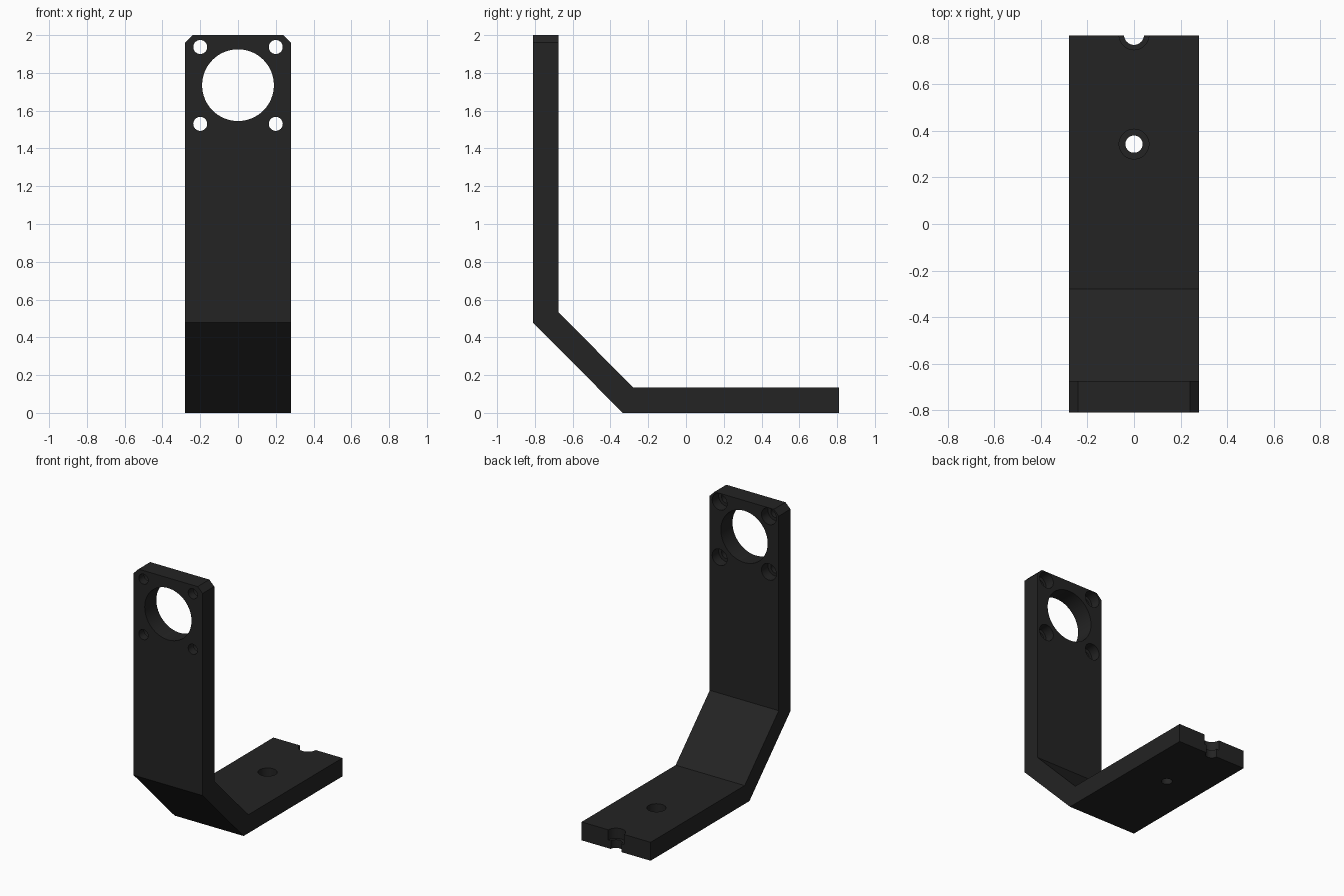
import bpy, bmesh, math
from mathutils import Matrix, Vector

if "Cube" in bpy.data.objects:
    bpy.data.objects.remove(bpy.data.objects["Cube"])

W = 0.28          # half width
T = 0.135         # plate thickness
YF, YB = -0.81, 0.81

black = bpy.data.materials.new("matte black")
black.diffuse_color = (0.017, 0.017, 0.017, 1)
black.use_nodes = True
black.node_tree.nodes["Principled BSDF"].inputs["Base Color"].default_value = black.diffuse_color


def prism(name, points, direction):
    """Extrude a closed outline along a direction."""
    bm = bmesh.new()
    face = bm.faces.new([bm.verts.new(p) for p in points])
    ext = bmesh.ops.extrude_face_region(bm, geom=[face])
    verts = [v for v in ext["geom"] if isinstance(v, bmesh.types.BMVert)]
    bmesh.ops.translate(bm, verts=verts, vec=Vector(direction))
    bmesh.ops.recalc_face_normals(bm, faces=bm.faces)
    mesh = bpy.data.meshes.new(name)
    bm.to_mesh(mesh)
    bm.free()
    obj = bpy.data.objects.new(name, mesh)
    bpy.context.collection.objects.link(obj)
    mesh.materials.append(black)
    return obj


# Bent bracket: side profile (y, z) extruded across the width
profile = [(YF, 0.478), (-0.335, 0), (YB, 0), (YB, T),
           (-0.28, T), (YF + T, 0.533), (YF + T, 2), (YF, 2)]
bracket = prism("bracket", [(-W, y, z) for y, z in profile], (2 * W, 0, 0))


def cut(cutter):
    mod = bracket.modifiers.new("cut", 'BOOLEAN')
    mod.operation = 'DIFFERENCE'
    mod.solver = 'EXACT'
    mod.object = cutter
    bpy.context.view_layer.objects.active = bracket
    bpy.ops.object.modifier_apply(modifier=mod.name)
    bpy.data.objects.remove(cutter)


def hole(center, radius, start, end, axis, sides=40):
    """Cut a round hole along y or z between two coordinates."""
    ring = [(radius * math.cos(2 * math.pi * i / sides),
             radius * math.sin(2 * math.pi * i / sides)) for i in range(sides)]
    a, b = center
    if axis == 'Y':
        pts = [(a + u, start, b + v) for u, v in ring]
        vec = (0, end - start, 0)
    else:
        pts = [(a + u, b + v, start) for u, v in ring]
        vec = (0, 0, end - start)
    cut(prism("hole_cutter", pts, vec))


# Clipped top corners
for s in (-1, 1):
    pts = [(s * (W + 0.04), -0.9, 1.92), (s * (W - 0.08), -0.9, 2.04),
           (s * (W + 0.04), -0.9, 2.04)]
    pts[1] = (s * (W - 0.08), -0.9, 2.04)
    cut(prism("corner_cutter", pts, (0, 0.4, 0)))

# Large opening and four counterbored screw holes in the upright plate
hole((0, 1.735), 0.19, -0.9, -0.6, 'Y', 64)
for x in (-0.2, 0.2):
    for z in (1.53, 1.937):
        hole((x, z), 0.037, -0.9, -0.6, 'Y')
        hole((x, z), 0.06, YF + T - 0.075, -0.6, 'Y')

# Counterbored hole and open end notch in the base plate
for y, r in ((0.343, 0.037), (0.812, 0.043)):
    hole((0, y), r, -0.1, 0.3, 'Z')
    hole((0, y), 0.064, T - 0.075, 0.3, 'Z')

bracket.select_set(True)
bpy.context.view_layer.objects.active = bracket
bpy.ops.object.shade_smooth_by_angle(angle=math.radians(30))
